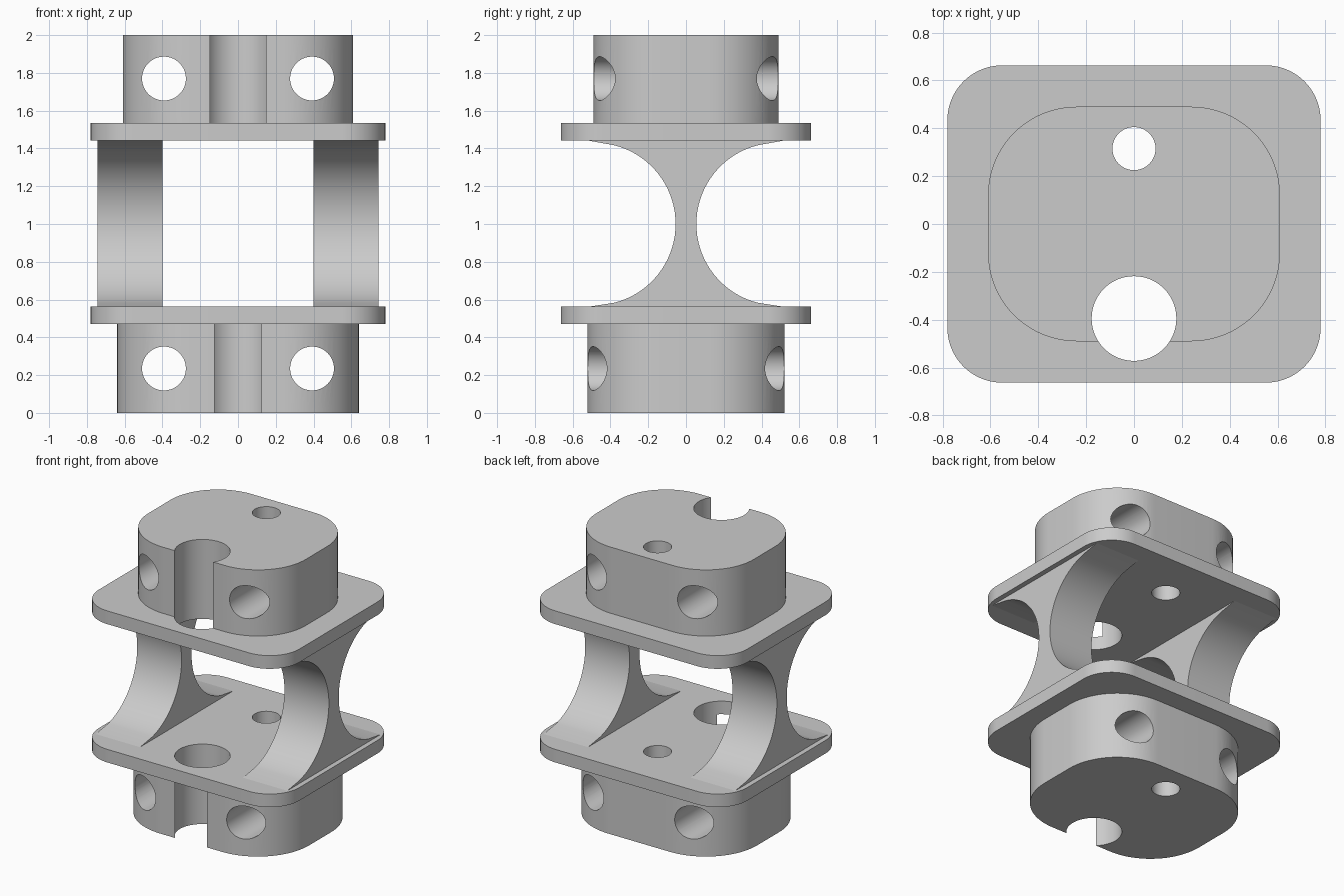
import bpy, bmesh, math
from mathutils import Matrix, Vector

default = bpy.data.objects.get("Cube")
if default:
    bpy.data.objects.remove(default, do_unlink=True)

grey = bpy.data.materials.new("plain grey")
grey.use_nodes = True
grey.diffuse_color = (0.6, 0.6, 0.6, 1)
grey.node_tree.nodes["Principled BSDF"].inputs["Base Color"].default_value = (0.6, 0.6, 0.6, 1)


def prism(name, outline, start, depth, matrix=Matrix()):
    """Extrude a flat outline along local z, then place it with a matrix."""
    bm = bmesh.new()
    face = bm.faces.new([bm.verts.new((x, y, start)) for x, y in outline])
    top = bmesh.ops.extrude_face_region(bm, geom=[face])["geom"]
    verts = [v for v in top if isinstance(v, bmesh.types.BMVert)]
    bmesh.ops.translate(bm, verts=verts, vec=Vector((0, 0, depth)))
    bmesh.ops.transform(bm, matrix=matrix, verts=bm.verts)
    bmesh.ops.recalc_face_normals(bm, faces=bm.faces)
    mesh = bpy.data.meshes.new(name)
    bm.to_mesh(mesh)
    bm.free()
    mesh.materials.append(grey)
    obj = bpy.data.objects.new(name, mesh)
    bpy.context.collection.objects.link(obj)
    return obj


def arc(cx, cy, r, a0, a1, steps):
    angles = [math.radians(a0 + (a1 - a0) * i / steps) for i in range(steps + 1)]
    return [(cx + r * math.cos(a), cy + r * math.sin(a)) for a in angles]


def rounded_rect(hx, hy, r):
    points = []
    for k, (sx, sy) in enumerate([(1, 1), (-1, 1), (-1, -1), (1, -1)]):
        points += arc(sx * (hx - r), sy * (hy - r), r, 90 * k, 90 * k + 90, 20)
    return points


def select_only(obj):
    bpy.ops.object.select_all(action="DESELECT")
    obj.select_set(True)
    bpy.context.view_layer.objects.active = obj


def circle(cx, cy, r):
    return arc(cx, cy, r, 0, 360, 64)[:-1]


# Cutters: vertical bores through the stack, cross bores from front to back
along_y = Matrix.Rotation(math.radians(90), 4, "X")
bores = [prism("front_bore", circle(0, -0.395, 0.177), -0.2, 2.4),
         prism("rear_bore", circle(0, 0.315, 0.09), -0.2, 2.4)]
cross = [prism("cross_bore", circle(x, z, 0.116), -1, 2, along_y)
         for x in (-0.392, 0.392) for z in (0.235, 1.77)]

# Rounded blocks and plates: half x, half y, corner radius, bottom, height
layers = {
    "lower_block": (0.64, 0.522, 0.40, 0, 0.47),
    "lower_plate": (0.78, 0.663, 0.23, 0.47, 0.092),
    "upper_plate": (0.78, 0.663, 0.23, 1.442, 0.093),
    "upper_block": (0.61, 0.49, 0.37, 1.535, 0.465),
}
parts = []
for name, (hx, hy, r, z, height) in layers.items():
    part = prism(name, rounded_rect(hx, hy, r), z, height)
    cutters = bores + (cross if "block" in name else [])
    select_only(part)
    for cutter in cutters:
        mod = part.modifiers.new("bore", "BOOLEAN")
        mod.operation = "DIFFERENCE"
        mod.solver = "EXACT"
        mod.object = cutter
        bpy.ops.object.modifier_apply(modifier=mod.name)
    parts.append(part)

# Waisted columns: a concave arc on the front and back, flared into the plates
curve = arc(0.485, 1, 0.43, 256, 104, 36)
side = [(0.53, 0.56)] + [(y, z) for y, z in curve] + [(0.53, 1.444)]
profile = side + [(-y, z) for y, z in reversed(side)]
# local x, y, z becomes world y, z, x
along_x = Matrix(((0, 0, 1, 0), (1, 0, 0, 0), (0, 1, 0, 0), (0, 0, 0, 1)))
for name, x in (("left_column", 0.4), ("right_column", -0.745)):
    parts.append(prism(name, profile, x, 0.345, along_x))

for cutter in bores + cross:
    bpy.data.objects.remove(cutter, do_unlink=True)

for part in parts:
    select_only(part)
    bpy.ops.object.shade_smooth_by_angle(angle=math.radians(30))
